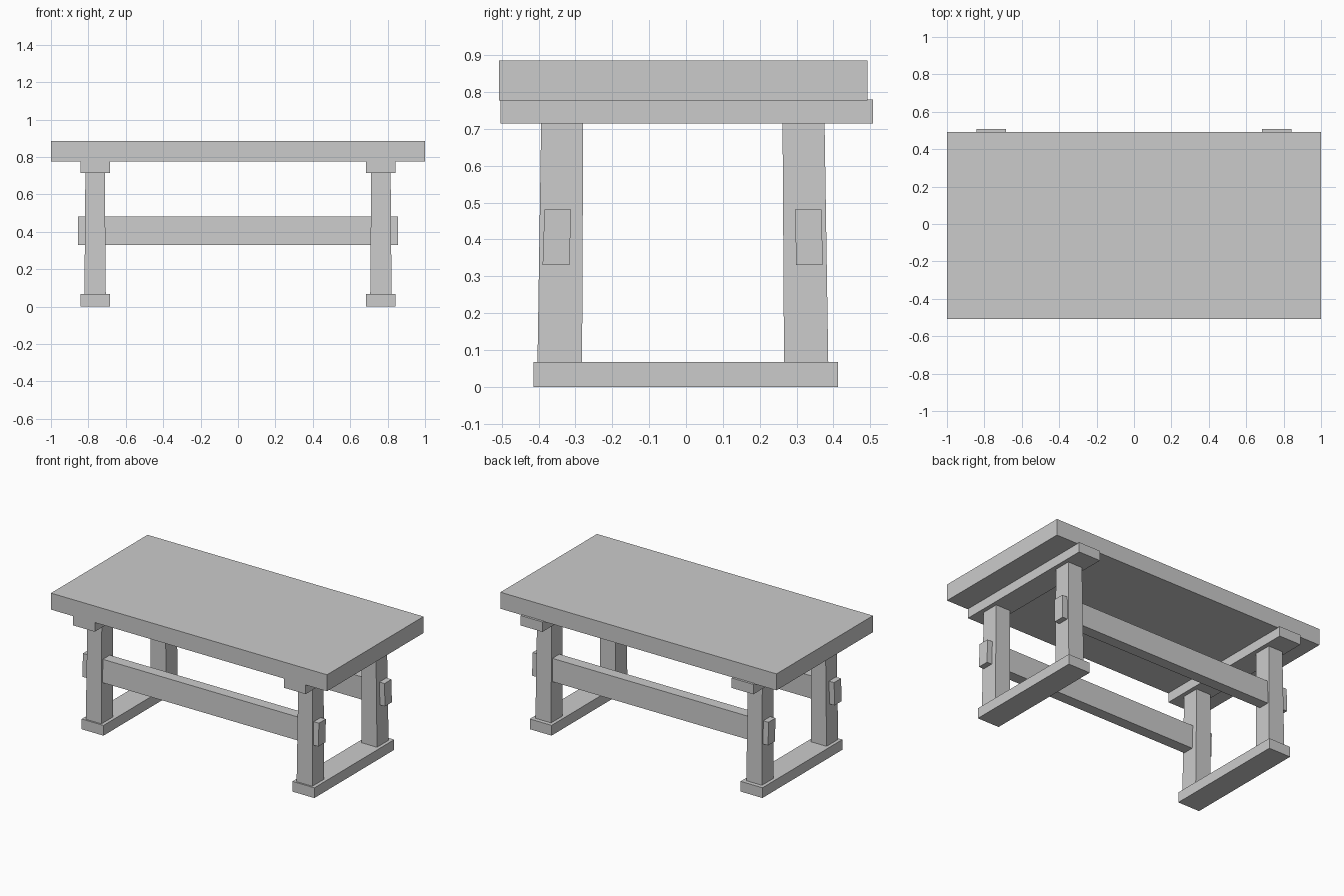
import bpy

if "Cube" in bpy.data.objects:
    bpy.data.objects.remove(bpy.data.objects["Cube"])


def prism(name, low, high, axis="z"):
    """Tapered or sheared box: low/high = (x0, x1, y0, y1, z) of bottom and top."""
    verts = []
    for x0, x1, y0, y1, z in (low, high):
        verts += [(x0, y0, z), (x1, y0, z), (x1, y1, z), (x0, y1, z)]
    faces = [(3, 2, 1, 0), (4, 5, 6, 7), (0, 1, 5, 4),
             (1, 2, 6, 5), (2, 3, 7, 6), (3, 0, 4, 7)]
    mesh = bpy.data.meshes.new(name)
    mesh.from_pydata(verts, [], faces)
    obj = bpy.data.objects.new(name, mesh)
    bpy.context.collection.objects.link(obj)
    return obj


def box(name, x0, x1, y0, y1, z0, z1):
    return prism(name, (x0, x1, y0, y1, z0), (x0, x1, y0, y1, z1))


# Thick table top, set slightly forward of the cleats
box("table_top", -1, 1, -0.507, 0.492, 0.777, 0.885)

# Two trestle ends: foot, cleat and a pair of tapered legs
FOOT_TOP, CLEAT_BOTTOM = 0.067, 0.715
for side, cx in (("left", -0.764), ("right", 0.764)):
    box(f"{side}_foot", cx - 0.079, cx + 0.079, -0.414, 0.413, 0, FOOT_TOP)
    box(f"{side}_cleat", cx - 0.079, cx + 0.079, -0.504, 0.507, CLEAT_BOTTOM, 0.78)
    for row, bottom_y, top_y in (("front", (-0.403, -0.282), (-0.393, -0.279)),
                                 ("back", (0.266, 0.386), (0.262, 0.376))):
        prism(f"{row}_{side}_leg",
              (cx - 0.057, cx + 0.057, *bottom_y, FOOT_TOP),
              (cx - 0.052, cx + 0.052, *top_y, CLEAT_BOTTOM))

# Long stretchers passing through the legs, leaning with them
for row, bottom_y, top_y in (("front", (-0.389, -0.316), (-0.384, -0.312)),
                             ("back", (0.299, 0.371), (0.296, 0.368))):
    prism(f"{row}_stretcher", (-0.855, 0.855, *bottom_y, 0.331),
          (-0.855, 0.855, *top_y, 0.482))
